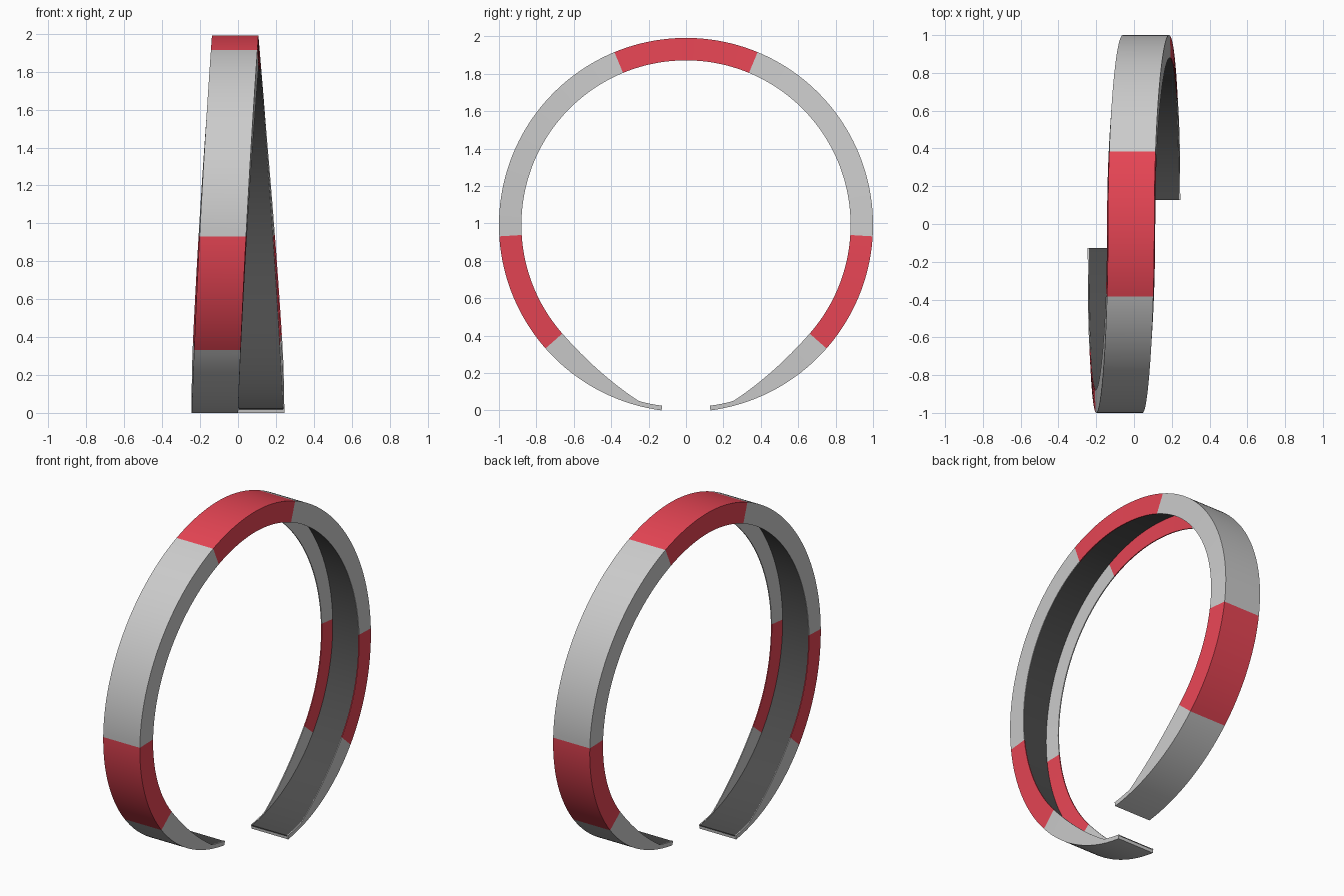
import bpy, bmesh
from math import sin, cos, radians

if "Cube" in bpy.data.objects:
    bpy.data.objects.remove(bpy.data.objects["Cube"])

CZ = cos(radians(7.5))          # ring centre height, so the open ends touch z = 0
H, WALL = 0.1225, 0.006         # half band width, side wall thickness
PLATE, LINER = 0.984, 0.977     # radii under the outer plate and the dark liner
END, TAPER, TIP = 172.5, 131.3, 165.0


def material(name, rgb):
    m = bpy.data.materials.new(name)
    m.diffuse_color = (*rgb, 1)
    m.use_nodes = True
    m.node_tree.nodes["Principled BSDF"].inputs["Base Color"].default_value = m.diffuse_color
    return m


def shift(deg):
    """Sideways drift of the band, measured from the top of the ring."""
    d = 1 - cos(radians(deg))
    if deg < 0:
        return -0.015 - 0.0705 * d + 0.0085 * d * d
    return -0.015 + 0.0875 * d - 0.0095 * d * d


def wall_radius(deg):
    """Inner rim of the side walls, tapering away near the open ends."""
    t = min(max((abs(deg) - TAPER) / (TIP - TAPER), 0), 1)
    return 0.88 + (LINER - 0.002 - 0.88) * t ** 2


def channel(deg):
    ri = wall_radius(deg)
    e = 0.005 * (1 - ri) / 0.12   # slight outward lean of the walls
    right = [(H, 1), (H + e, ri), (H + e - WALL, ri), (H - WALL, PLATE)]
    return right + [(-x, r) for x, r in reversed(right)]


def liner(deg):
    w = H - WALL + 0.001
    return [(w, PLATE + 0.001), (w, LINER), (-w, LINER), (-w, PLATE + 0.001)]


def sweep(name, section, a, b, mat=None):
    """Sweep a cross-section of (x, radius) points along the ring from a to b degrees."""
    bm = bmesh.new()
    steps = max(2, round((b - a) / 1.5))
    rings = []
    for i in range(steps + 1):
        deg = a + (b - a) * i / steps
        s, c, dx = sin(radians(deg)), cos(radians(deg)), shift(deg)
        rings.append([bm.verts.new((x + dx, r * s, CZ + r * c)) for x, r in section(deg)])
    n = len(rings[0])
    for p, q in zip(rings, rings[1:]):
        for j in range(n):
            k = (j + 1) % n
            bm.faces.new((p[j], p[k], q[k], q[j]))
    # close only the free ends of the band
    if abs(a) == END:
        bm.faces.new(rings[0])
    if abs(b) == END:
        bm.faces.new(rings[-1])
    bmesh.ops.recalc_face_normals(bm, faces=bm.faces)
    me = bpy.data.meshes.new(name)
    bm.to_mesh(me)
    bm.free()
    ob = bpy.data.objects.new(name, me)
    bpy.context.collection.objects.link(ob)
    if mat:
        me.materials.append(mat)
    bpy.ops.object.select_all(action='DESELECT')
    ob.select_set(True)
    bpy.context.view_layer.objects.active = ob
    bpy.ops.object.shade_smooth_by_angle(angle=radians(30))
    return ob


red = material("red", (0.8, 0.06, 0.09))
dark = material("dark", (0.07, 0.07, 0.07))

# coloured top and the sections mirrored down each side
sweep("top_panel", channel, -22.5, 22.5, red)
for name, a, b, mat in (("upper_band", 22.5, 93.5, None),
                        ("side_panel", 93.5, TAPER, red),
                        ("tapered_end", TAPER, END, None)):
    sweep("front_" + name, channel, -b, -a, mat)
    sweep("back_" + name, channel, a, b, mat)

# dark lining inside the channel
sweep("inner_liner", liner, -END, END, dark)
